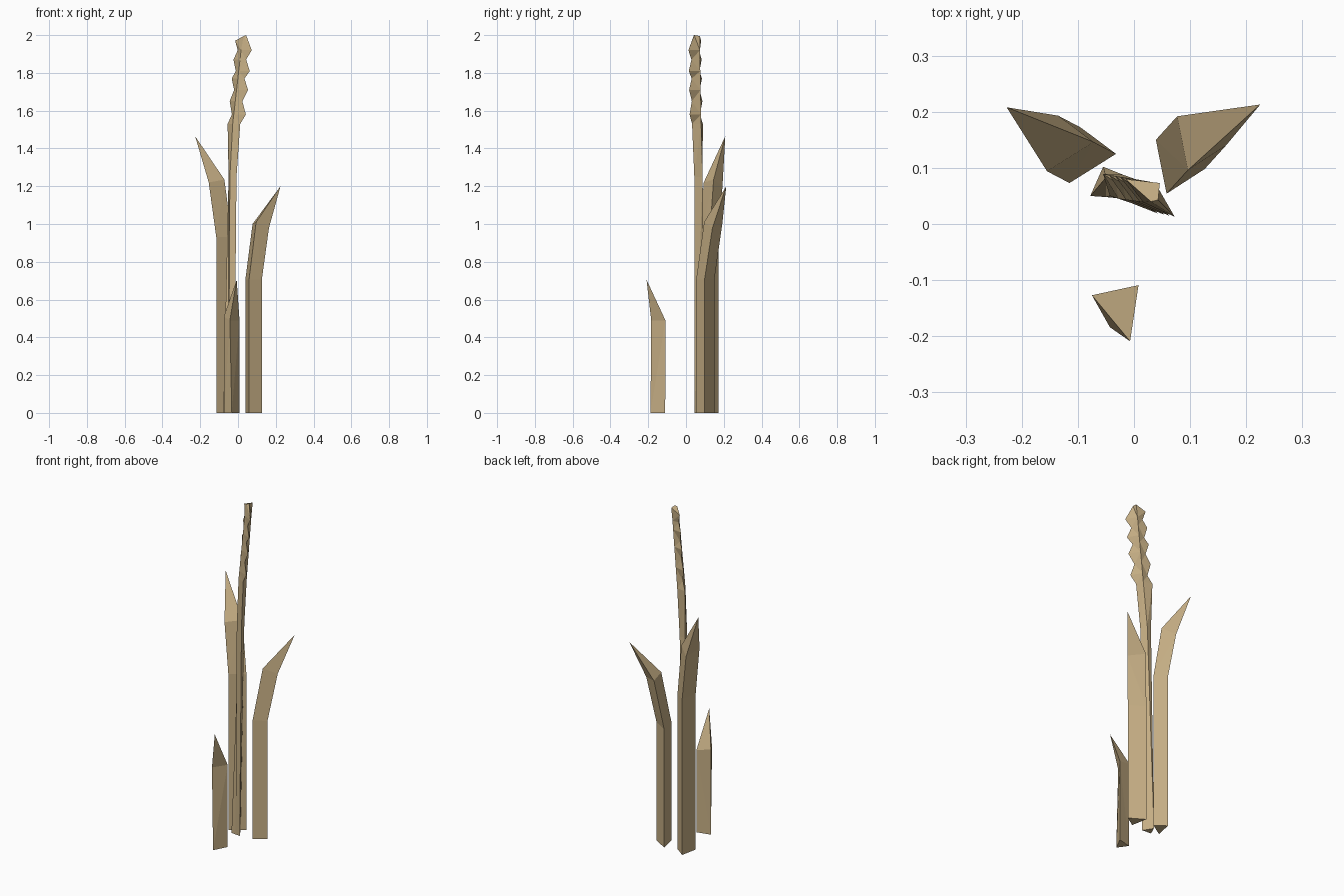
import bpy, bmesh

if "Cube" in bpy.data.objects:
    bpy.data.objects.remove(bpy.data.objects["Cube"])

straw = bpy.data.materials.new("dry_straw")
straw.diffuse_color = (0.57, 0.43, 0.235, 1)
straw.use_nodes = True
straw.node_tree.nodes["Principled BSDF"].inputs["Base Color"].default_value = straw.diffuse_color


def loft(name, rings, tip=None):
    """Skin a list of equal-sized rings, closing with a point or a cap."""
    bm = bmesh.new()
    loops = [[bm.verts.new(p) for p in ring] for ring in rings]
    n = len(loops[0])
    for a, b in zip(loops, loops[1:]):
        for i in range(n):
            j = (i + 1) % n
            bm.faces.new((a[i], a[j], b[j], b[i]))
    bm.faces.new(loops[0][::-1])
    if tip:
        t = bm.verts.new(tip)
        for i in range(n):
            bm.faces.new((loops[-1][i], loops[-1][(i + 1) % n], t))
    else:
        bm.faces.new(loops[-1])
    bmesh.ops.recalc_face_normals(bm, faces=bm.faces)
    bmesh.ops.triangulate(bm, faces=[f for f in bm.faces if len(f.verts) == 4])
    me = bpy.data.meshes.new(name)
    bm.to_mesh(me)
    bm.free()
    me.materials.append(straw)
    ob = bpy.data.objects.new(name, me)
    bpy.context.collection.objects.link(ob)


def leaf(name, tri, bend_z, shift, ring_z, tip):
    """Three-sided blade: straight up to bend_z, leaning by shift, then a point."""
    rings = [[(x, y, z) for x, y in tri] for z in (0, bend_z)]
    rings.append([(x + shift[0], y + shift[1], z) for (x, y), z in zip(tri, ring_z)])
    loft(name, rings, tip)


# Three leaves
leaf("left_leaf", [(-0.115, 0.073), (-0.032, 0.125), (-0.095, 0.172)],
     0.93, (-0.04, 0.021), (1.22, 1.235, 1.20), (-0.227, 0.208, 1.465))
leaf("right_leaf", [(0.058, 0.054), (0.126, 0.098), (0.039, 0.15)],
     0.705, (0.038, 0.042), (1.01, 0.98, 1.0), (0.225, 0.213, 1.2))
loft("front_leaf",
     [[(-0.033, -0.188, 0), (0.007, -0.11, 0), (-0.073, -0.13, 0)],
      [(-0.043, -0.184, 0.49), (0.008, -0.109, 0.49), (-0.075, -0.127, 0.51)]],
     (-0.007, -0.209, 0.705))

# Stalk (left, front, right, back corners), leaning gently to the right
stalk = [
    [(-0.078, 0.05, 0), (-0.05, 0.048, 0), (-0.02, 0.045, 0), (-0.055, 0.102, 0)],
    [(-0.05, 0.083, 1.25), (-0.043, 0.05, 1.25), (-0.008, 0.044, 1.25), (-0.02, 0.088, 1.25)],
]

# Grain head: the left and right corners jut out on alternate rings
head = []
zs = [1.53, 1.58, 1.65, 1.71, 1.77, 1.81, 1.87, 1.92]
for i, z in enumerate(zs):
    t = (z - 1.53) / 0.44
    lean = 0.04 * t
    left_out = i % 2 == 0
    L = (-0.055 + lean, 0.089 - 0.008 * t) if left_out else (-0.037 + lean, 0.075 - 0.006 * t)
    R = (0.012 + lean, 0.032 - 0.004 * t) if left_out else (0.037 + lean, 0.020 - 0.008 * t)
    F = (-0.028 + 0.05 * t, 0.045 - 0.007 * t)
    B = (0.002 + 0.04 * t, 0.08 - 0.007 * t)
    head.append([(x, y, z) for x, y in (L, F, R, B)])
head.append([(-0.015, 0.08, 1.97), (0.03, 0.04, 1.995), (0.043, 0.043, 2.0), (0.046, 0.073, 1.995)])

loft("stalk_and_grain_head", stalk + head)
